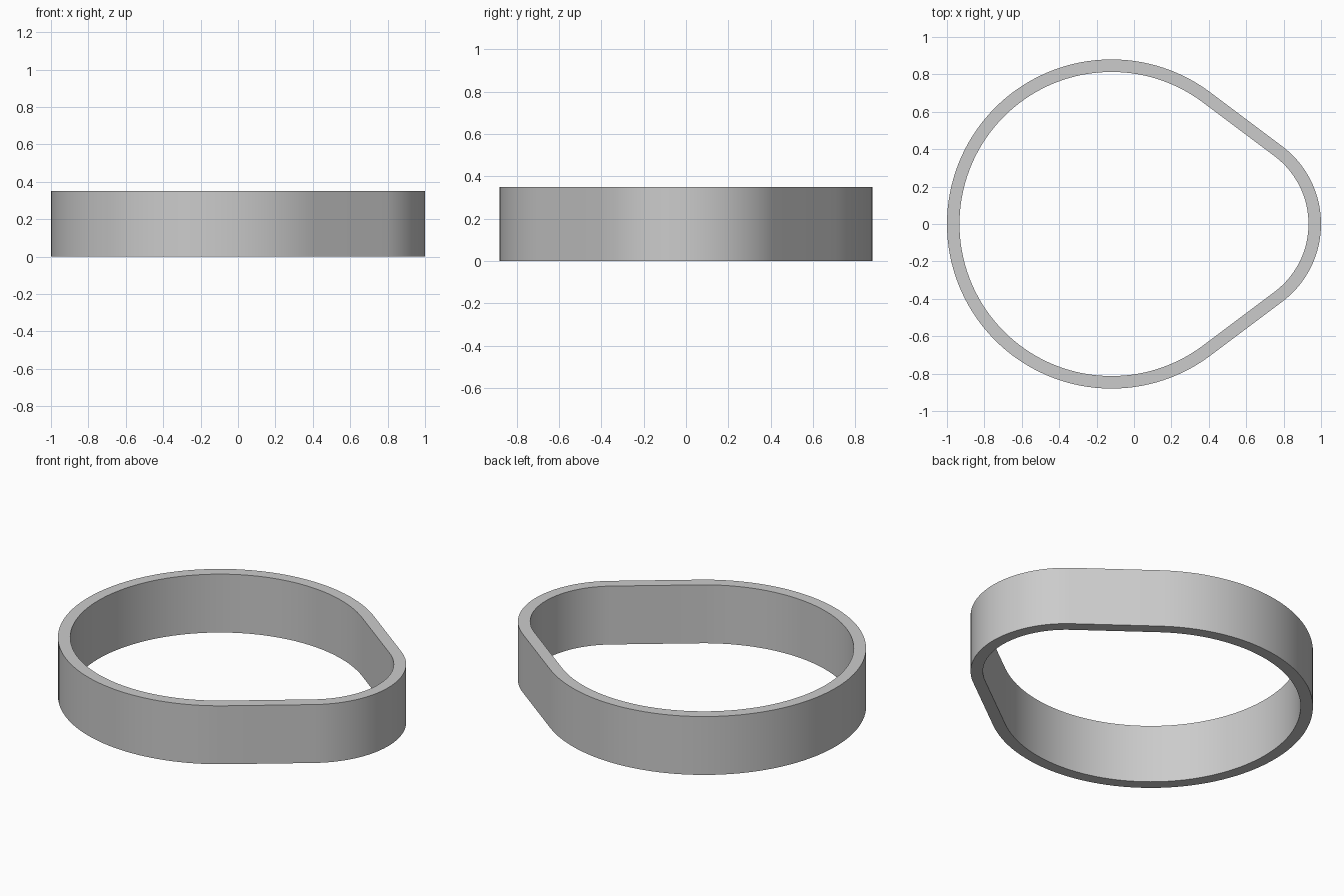
import bpy
import bmesh
from math import acos, cos, sin, pi, radians

cube = bpy.data.objects.get("Cube")
if cube:
    bpy.data.objects.remove(cube, do_unlink=True)

HEIGHT, WALL = 0.35, 0.067
BIG_X, BIG_R = -0.12, 0.88      # large round end
SMALL_X, SMALL_R = 0.48, 0.52   # small round end
TANGENT = acos((BIG_R - SMALL_R) / (SMALL_X - BIG_X))


def arc(cx, radius, start, end, steps):
    angles = [start + (end - start) * i / steps for i in range(steps + 1)]
    return [(cx + radius * cos(a), radius * sin(a)) for a in angles]


def outline(inset):
    # Two arcs; the straight sides are their common tangents
    return (arc(SMALL_X, SMALL_R - inset, -TANGENT, TANGENT, 40)
            + arc(BIG_X, BIG_R - inset, TANGENT, 2 * pi - TANGENT, 96))


# Plain grey material
grey = bpy.data.materials.new("light grey")
grey.use_nodes = True
colour = (0.6, 0.6, 0.6, 1)
grey.diffuse_color = colour
grey.node_tree.nodes["Principled BSDF"].inputs["Base Color"].default_value = colour

# Band: four loops joined around the wall section
bm = bmesh.new()
section = [(0, 0), (0, HEIGHT), (WALL, HEIGHT), (WALL, 0)]
loops = [[bm.verts.new((x, y, z)) for x, y in outline(inset)]
         for inset, z in section]
for k, lower in enumerate(loops):
    upper = loops[(k + 1) % len(loops)]
    for i in range(len(lower)):
        j = (i + 1) % len(lower)
        bm.faces.new((lower[i], lower[j], upper[j], upper[i]))
bmesh.ops.recalc_face_normals(bm, faces=bm.faces)

mesh = bpy.data.meshes.new("rounded_band")
bm.to_mesh(mesh)
bm.free()
mesh.materials.append(grey)
band = bpy.data.objects.new("rounded_band", mesh)
bpy.context.collection.objects.link(band)

# Smooth walls with crisp rims
bpy.ops.object.select_all(action="DESELECT")
band.select_set(True)
bpy.context.view_layer.objects.active = band
bpy.ops.object.shade_smooth_by_angle(angle=radians(30))
